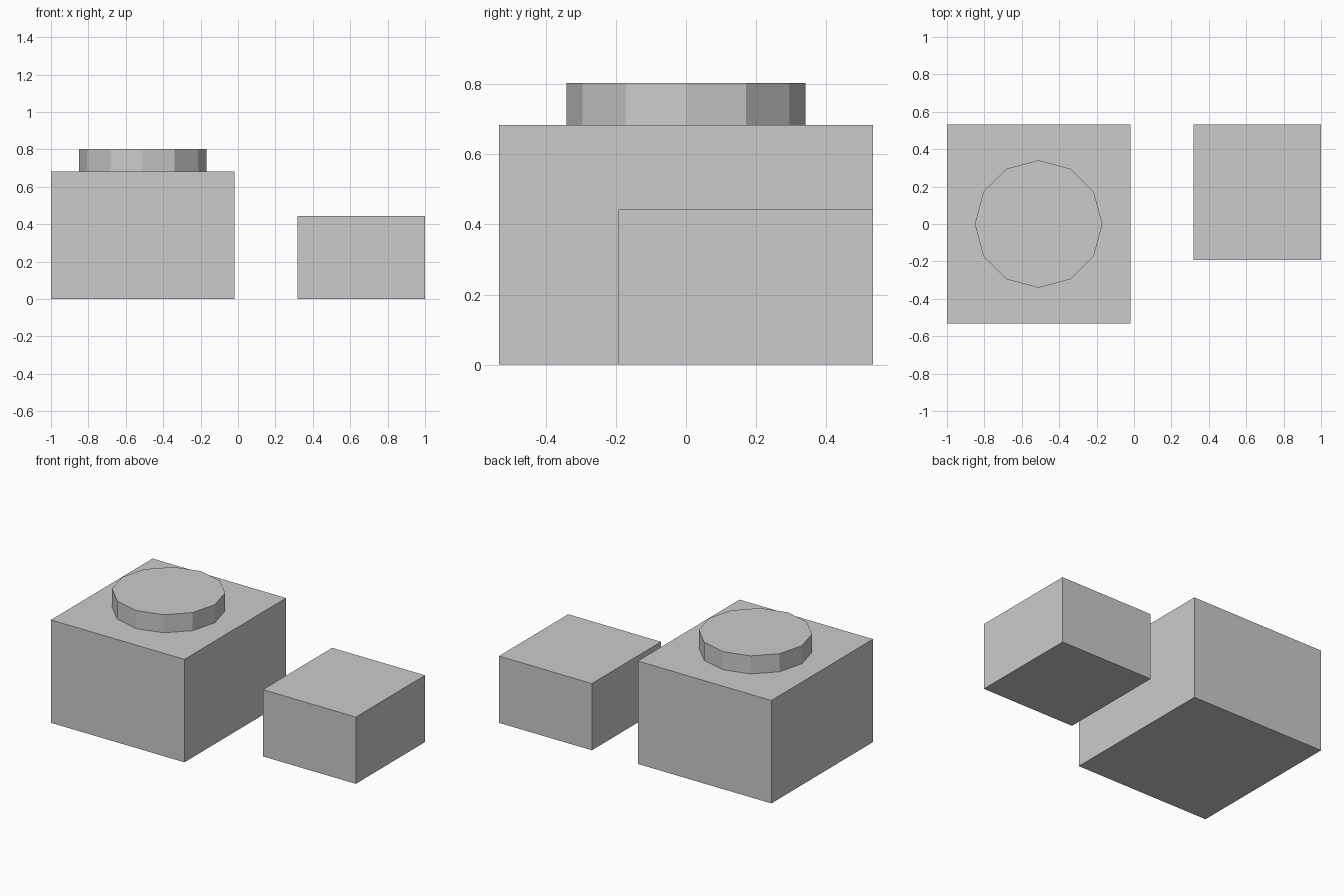
import bpy

default_cube = bpy.data.objects.get("Cube")
if default_cube:
    bpy.data.objects.remove(default_cube, do_unlink=True)

# Single plain grey for every part
grey = bpy.data.materials.new("plain grey")
grey.use_nodes = True
colour = (0.6, 0.6, 0.6, 1)
grey.diffuse_color = colour
grey.node_tree.nodes["Principled BSDF"].inputs["Base Color"].default_value = colour


def finish(name):
    obj = bpy.context.object
    obj.name = name
    obj.data.materials.append(grey)
    return obj


def box(name, low, high):
    centre = [(a + b) / 2 for a, b in zip(low, high)]
    bpy.ops.mesh.primitive_cube_add(size=1, location=centre)
    obj = finish(name)
    obj.scale = [b - a for a, b in zip(low, high)]
    bpy.ops.object.transform_apply(location=False, rotation=False, scale=True)


# Large block and the smaller one beside it, flush at the back
box("large_block", (-1, -0.533, 0), (-0.02, 0.533, 0.683))
box("small_block", (0.318, -0.193, 0), (1, 0.533, 0.443))

# Low twelve-sided disc on top of the large block, a corner facing sideways
bpy.ops.mesh.primitive_cylinder_add(vertices=12, radius=0.341, depth=0.12,
                                    location=(-0.51, 0, 0.743))
finish("round_cap")
